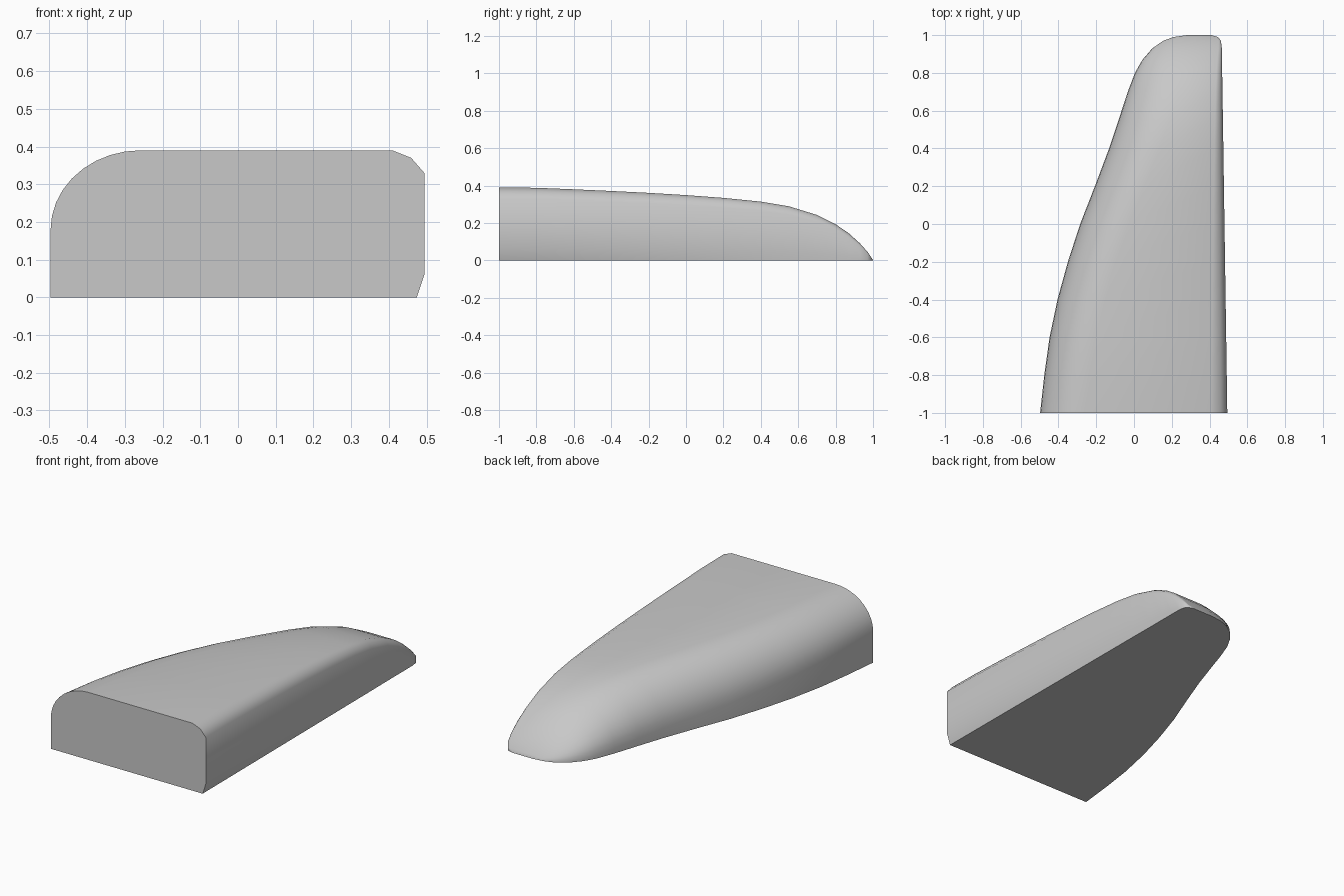
import bpy, bmesh, math
from mathutils import Vector

cube = bpy.data.objects.get("Cube")
if cube:
    bpy.data.objects.remove(cube, do_unlink=True)

# One plain grey material
grey = bpy.data.materials.new("plain_grey")
grey.use_nodes = True
colour = (0.58, 0.58, 0.58, 1.0)
grey.diffuse_color = colour
grey.node_tree.nodes["Principled BSDF"].inputs["Base Color"].default_value = colour

# Stations along the body: y, left edge, right edge, height
STATIONS = [
    (-1.0, -0.497, 0.494, 0.39),
    (-0.8, -0.475, 0.491, 0.388),
    (-0.6, -0.447, 0.488, 0.38),
    (-0.4, -0.405, 0.485, 0.371),
    (-0.2, -0.35, 0.482, 0.361),
    (0.0, -0.285, 0.479, 0.349),
    (0.2, -0.207, 0.476, 0.334),
    (0.4, -0.132, 0.473, 0.314),
    (0.55, -0.082, 0.471, 0.289),
    (0.7, -0.033, 0.468, 0.243),
    (0.8, 0.005, 0.467, 0.193),
    (0.87, 0.045, 0.466, 0.145),
    (0.93, 0.097, 0.465, 0.091),
    (0.97, 0.155, 0.46, 0.046),
    (0.99, 0.21, 0.445, 0.017),
    (1.0, 0.28, 0.41, 0.002),
]
ARC_STEPS = 9


def section(y, left, right, height):
    """Outline of one slice: broad round on the left, tight bevel on the right."""
    t = (y + 1) / 2
    scale = height / STATIONS[0][3]
    round_width = min(0.24 + 0.04 * t, 0.75 * max(0.36 - left, 0.05))
    wall = height * (0.46 - 0.4 * t)
    points = [(left, 0)]
    for i in range(ARC_STEPS + 1):
        a = math.pi / 2 * i / ARC_STEPS
        points.append((left + round_width * (1 - math.cos(a)),
                       wall + (height - wall) * math.sin(a)))
    # Tight bevel and slight tuck under the right side
    tight = scale ** 0.5 * (1 - 0.55 * t)
    points += [(right - 0.085 * tight, height),
               (right - 0.035 * tight, height - 0.02 * scale),
               (right, height - 0.06 * scale),
               (right, 0.06 * scale),
               (right - 0.02 * (1 - t), 0)]
    return [Vector((x, y, z)) for x, z in points]


# Loft the slices into a closed body
bm = bmesh.new()
rings = [[bm.verts.new(p) for p in section(*s)] for s in STATIONS]
count = len(rings[0])
for near, far in zip(rings, rings[1:]):
    for i in range(count):
        j = (i + 1) % count
        bm.faces.new((near[i], near[j], far[j], far[i]))
bm.faces.new(rings[0])
bm.faces.new(rings[-1])
bmesh.ops.recalc_face_normals(bm, faces=bm.faces)

mesh = bpy.data.meshes.new("tapered_body")
bm.to_mesh(mesh)
bm.free()
mesh.materials.append(grey)
body = bpy.data.objects.new("tapered_body", mesh)
bpy.context.collection.objects.link(body)

# Smooth skin with crisp front and base edges
bpy.ops.object.select_all(action="DESELECT")
body.select_set(True)
bpy.context.view_layer.objects.active = body
bpy.ops.object.shade_smooth_by_angle(angle=math.radians(50))
